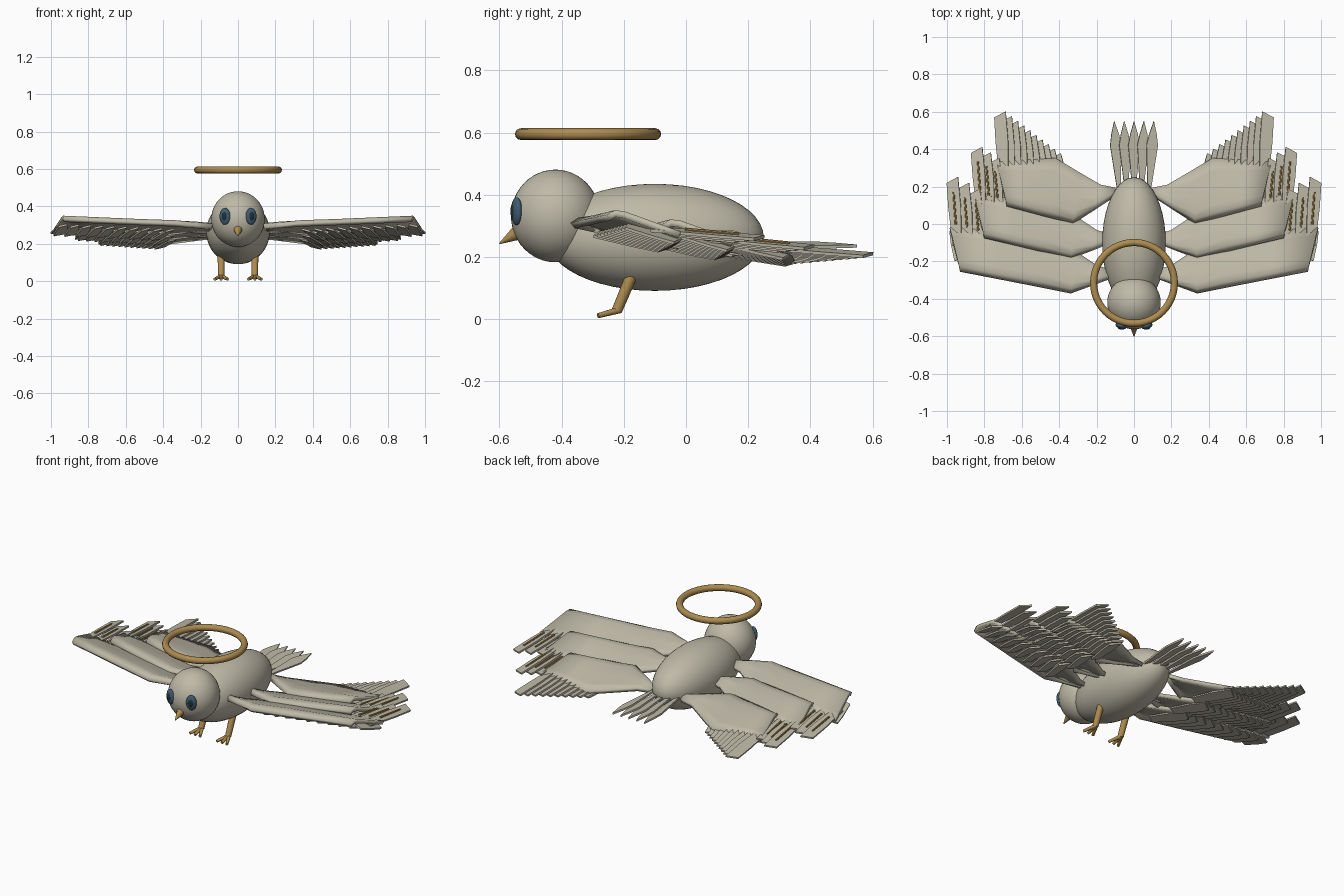
import bpy, bmesh, math
from mathutils import Vector, Matrix

if "Cube" in bpy.data.objects:
    bpy.data.objects.remove(bpy.data.objects["Cube"], do_unlink=True)


def material(name, rgb):
    m = bpy.data.materials.new(name)
    m.use_nodes = True
    m.diffuse_color = (*rgb, 1)
    m.node_tree.nodes["Principled BSDF"].inputs["Base Color"].default_value = (*rgb, 1)
    return m


PLUMAGE = material("dove_grey", (0.52, 0.49, 0.39))
GOLD = material("gold", (0.42, 0.26, 0.08))
EYE = material("slate_blue", (0.05, 0.11, 0.16))
PUPIL = material("dark_pupil", (0.015, 0.03, 0.045))


def finish(bm, name, mat, mirror=False, angle=40):
    bmesh.ops.recalc_face_normals(bm, faces=bm.faces)
    me = bpy.data.meshes.new(name)
    bm.to_mesh(me)
    bm.free()
    me.materials.append(mat)
    ob = bpy.data.objects.new(name, me)
    bpy.context.collection.objects.link(ob)
    if mirror:
        ob.modifiers.new("Mirror", "MIRROR").use_mirror_merge = False
    bpy.ops.object.select_all(action="DESELECT")
    bpy.context.view_layer.objects.active = ob
    ob.select_set(True)
    bpy.ops.object.shade_smooth_by_angle(angle=math.radians(angle))
    return ob


def ellipsoid(name, centre, radii, mat, mirror=False, turn=0):
    bm = bmesh.new()
    mtx = Matrix.Translation(centre) @ Matrix.Rotation(turn, 4, "Z") @ Matrix.Diagonal((*radii, 1))
    bmesh.ops.create_uvsphere(bm, u_segments=40, v_segments=24, radius=1, matrix=mtx)
    return finish(bm, name, mat, mirror)


def rod(bm, a, b, r1, r2, sides=12):
    a, b = Vector(a), Vector(b)
    d = b - a
    mtx = Matrix.Translation((a + b) / 2) @ d.to_track_quat("Z", "Y").to_matrix().to_4x4()
    bmesh.ops.create_cone(bm, cap_ends=True, segments=sides, radius1=r1, radius2=r2,
                          depth=d.length, matrix=mtx)


def feather(bm, base, tip, outline, roll=0.0, thick=0.01):
    """Flat plate; outline holds (sideways offset, fraction of length)."""
    d = tip - base
    side = d.cross(Vector((0, 0, 1))).normalized()
    side = Matrix.Rotation(roll, 3, d.normalized()) @ side
    up = side.cross(d).normalized() * thick / 2
    rings = [[bm.verts.new(base + d * t + side * s + up * k) for s, t in outline] for k in (1, -1)]
    bm.faces.new(rings[0])
    bm.faces.new(rings[1][::-1])
    n = len(outline)
    for i in range(n):
        j = (i + 1) % n
        bm.faces.new((rings[0][i], rings[1][i], rings[1][j], rings[0][j]))


# Body, head and face
ellipsoid("body", (0, -0.1, 0.263), (0.17, 0.35, 0.172), PLUMAGE)
ellipsoid("head", (0, -0.42, 0.332), (0.143, 0.143, 0.149), PLUMAGE)
ellipsoid("eyes", (0.07, -0.545, 0.347), (0.03, 0.016, 0.045), EYE, True, 0.35)
ellipsoid("pupils", (0.073, -0.556, 0.347), (0.014, 0.008, 0.024), PUPIL, True, 0.35)
bm = bmesh.new()
rod(bm, (0, -0.535, 0.282), (0, -0.6, 0.243), 0.027, 0.002, 20)
finish(bm, "beak", GOLD)

# Halo ring
bpy.ops.mesh.primitive_torus_add(location=(0, -0.315, 0.595), major_radius=0.216,
                                 minor_radius=0.019, major_segments=48, minor_segments=12)
halo = bpy.context.object
halo.name = "halo"
halo.data.materials.append(GOLD)
bpy.ops.object.shade_smooth_by_angle(angle=math.radians(40))

# Legs with three front toes
bm = bmesh.new()
rod(bm, (0.09, -0.175, 0.14), (0.09, -0.222, 0.028), 0.019, 0.017)
for spread in (-0.034, 0, 0.034):
    rod(bm, (0.09, -0.212, 0.03), (0.09 + spread, -0.283, 0.011), 0.011, 0.008)
finish(bm, "legs", GOLD, True)

# Tail fan
bm = bmesh.new()
blade = [(-0.008, 0), (0.008, 0), (0.031, 0.66), (0.02, 0.82), (0, 1), (-0.02, 0.82), (-0.031, 0.66)]
for i in range(-2, 3):
    feather(bm, Vector((i * 0.04, 0.17, 0.245)), Vector((i * 0.053, 0.55, 0.235)), blade, 0.2)
finish(bm, "tail_feathers", PLUMAGE)


def wing(name, root, knuckle, corner, outer, tip, inner, quills):
    root, knuckle, corner, outer, tip, inner = map(Vector, (root, knuckle, corner, outer, tip, inner))
    # Cambered blade: front and back edge at each station along the span
    fronts = [root, root.lerp(knuckle, 0.5), knuckle, knuckle.lerp(corner, 0.35),
              knuckle.lerp(corner, 0.7), corner]
    backs = [root + Vector((0, 0.03, -0.01)), root.lerp(inner, 0.25), root.lerp(inner, 0.6),
             inner, inner.lerp(outer, 0.5), outer]
    rows = [(0, -0.014), (0.1, 0.006), (0.22, 0.01), (0.5, 0.005), (0.78, 0), (1, -0.004)]
    bm = bmesh.new()
    grid = [[bm.verts.new(f.lerp(b, v) + Vector((0, 0, lift))) for v, lift in rows]
            for f, b in zip(fronts, backs)]
    for c, d in zip(grid, grid[1:]):
        for k in range(len(rows) - 1):
            bm.faces.new((c[k], d[k], d[k + 1], c[k + 1]))
    ob = finish(bm, name + "_wings", PLUMAGE, True, 50)
    solid = ob.modifiers.new("Thickness", "SOLIDIFY")
    solid.thickness = 0.022
    solid.offset = 0

    # Long flight feathers, slanted at the end, plus a shorter row underneath
    vane = [(-0.024, 0), (0.024, 0), (0.034, 0.55), (0.034, 0.92), (-0.03, 1), (-0.034, 0.55)]
    long_bm, short_bm, quill_bm = bmesh.new(), bmesh.new(), bmesh.new()
    count = 10
    inset = Vector((-0.03, 0, 0))
    drop = Vector((0, 0, -0.012))
    for i in range(count):
        f = i / (count - 1)
        end = (tip + inset).lerp(inner + Vector((0.0, 0.02, -0.02)), f)
        trail = (outer + inset).lerp(inner, f)
        lead = corner.lerp(knuckle, f)
        start = trail.lerp(lead, 0.4) + drop
        feather(long_bm, start, end, vane, 0.18)
        feather(short_bm, trail.lerp(lead, 0.75) + drop * 2.2, trail + drop * 2.2, vane, 0.25)
        # Thin gold shafts on the outermost feathers
        if i < quills:
            along = start.lerp(end, 0.3)
            rise = Vector((0, 0, 0.008))
            rod(quill_bm, along + rise, start.lerp(end, 0.78) + rise, 0.006, 0.005, 8)
    finish(long_bm, name + "_flight_feathers", PLUMAGE, True, 30)
    finish(short_bm, name + "_covert_feathers", PLUMAGE, True, 30)
    if quills:
        finish(quill_bm, name + "_feather_shafts", GOLD, True)
    else:
        quill_bm.free()


# Three pairs of wings, front to back
wing("front", (0.12, -0.28, 0.29), (0.34, -0.365, 0.315), (0.93, -0.25, 0.34),
     (0.985, -0.02, 0.275), (1.0, 0.25, 0.26), (0.44, -0.06, 0.25), 3)
wing("middle", (0.12, -0.09, 0.265), (0.34, -0.18, 0.285), (0.8, -0.07, 0.31),
     (0.855, 0.15, 0.25), (0.87, 0.41, 0.23), (0.43, 0.12, 0.225), 3)
wing("rear", (0.1, 0.16, 0.245), (0.33, 0.005, 0.26), (0.68, 0.1, 0.275),
     (0.735, 0.33, 0.225), (0.745, 0.6, 0.205), (0.42, 0.35, 0.205), 0)
